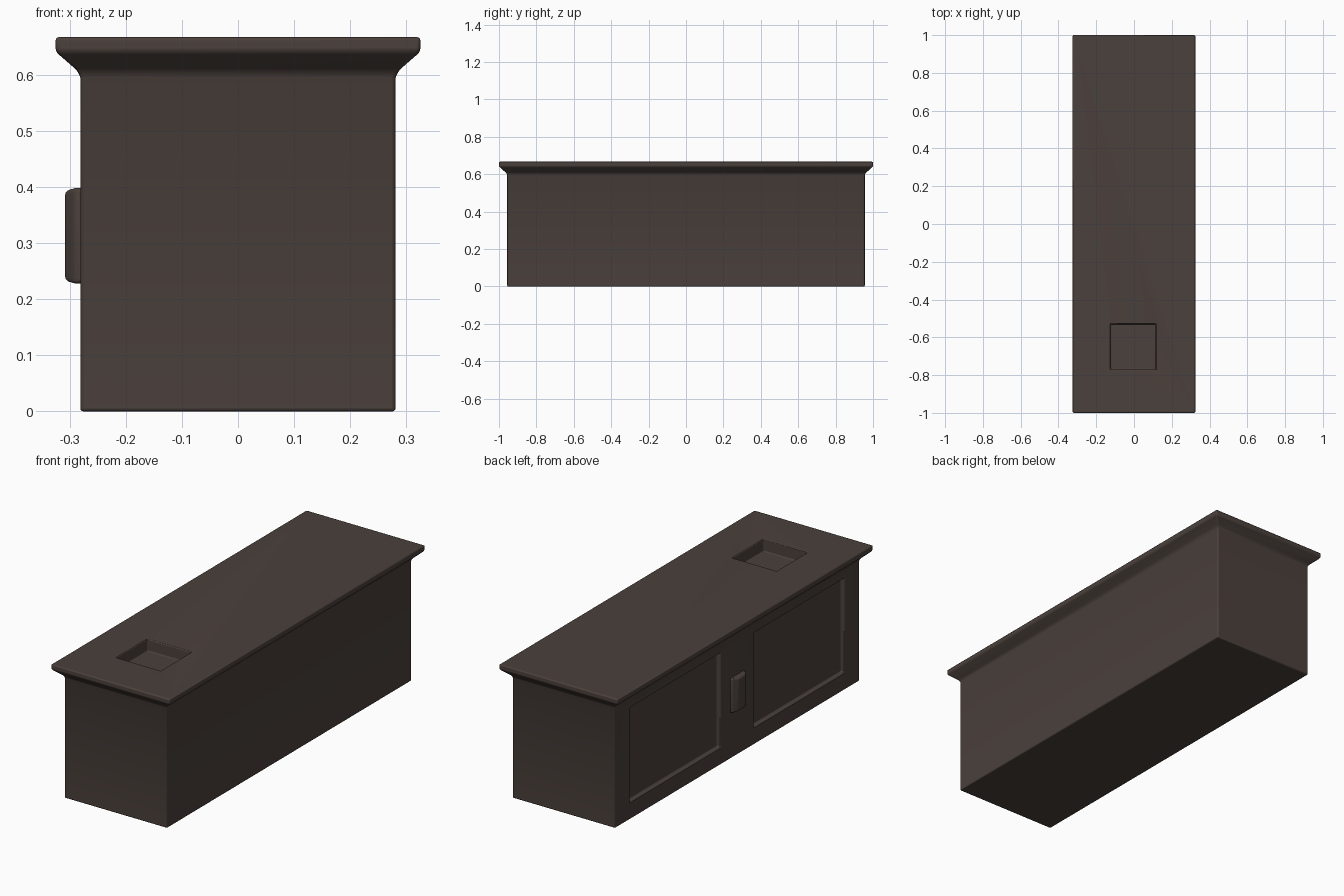
import bpy, bmesh

if "Cube" in bpy.data.objects:
    bpy.data.objects.remove(bpy.data.objects["Cube"])

mat = bpy.data.materials.new("dark_wood")
mat.diffuse_color = (0.07, 0.052, 0.045, 1)
mat.use_nodes = True
mat.node_tree.nodes["Principled BSDF"].inputs["Base Color"].default_value = mat.diffuse_color


def make_loft(name, rings, width):
    """Closed loft through a list of 4-point rings, with softened edges."""
    bm = bmesh.new()
    loops = [[bm.verts.new(p) for p in r] for r in rings]
    for a, b in zip(loops, loops[1:]):
        for i in range(4):
            j = (i + 1) % 4
            bm.faces.new((a[i], a[j], b[j], b[i]))
    bm.faces.new(loops[0])
    bm.faces.new(loops[-1])
    bmesh.ops.recalc_face_normals(bm, faces=bm.faces)
    me = bpy.data.meshes.new(name)
    bm.to_mesh(me)
    bm.free()
    ob = bpy.data.objects.new(name, me)
    bpy.context.collection.objects.link(ob)
    me.materials.append(mat)
    if width:
        add_bevel(ob, width)
    return ob


def add_bevel(ob, width):
    m = ob.modifiers.new("soft_edges", "BEVEL")
    m.width = width
    m.segments = 3
    m.limit_method = 'ANGLE'
    m.angle_limit = 0.4


def rect(hx, hy, z):
    return [(-hx, -hy, z), (hx, -hy, z), (hx, hy, z), (-hx, hy, z)]


def cutter(name, x, y, z):
    ob = make_loft(name, [[(x[0], y[0], h), (x[1], y[0], h),
                           (x[1], y[1], h), (x[0], y[1], h)] for h in z], 0)
    ob.hide_render = True
    ob.hide_set(True)
    return ob


# Counter body with flared top
body = make_loft("counter_body", [
    rect(0.281, 0.956, 0), rect(0.281, 0.956, 0.595), rect(0.286, 0.961, 0.607),
    rect(0.325, 1.0, 0.641), rect(0.325, 1.0, 0.667)], 0)

# Recesses: basin in the top, two panels on the left side
cuts = [cutter("basin_cutter", (-0.125, 0.115), (-0.77, -0.53), (0.607, 0.75))]
for name, y in (("front", (-0.84, -0.13)), ("rear", (0.13, 0.84))):
    cuts.append(cutter(name + "_panel_cutter", (-0.4, -0.259), y, (0.085, 0.553)))
for c in cuts:
    m = body.modifiers.new(c.name, "BOOLEAN")
    m.operation = 'DIFFERENCE'
    m.solver = 'EXACT'
    m.object = c
add_bevel(body, 0.006)

# Handle between the panels
def handle_ring(x, hy, hz):
    return [(x, -hy, 0.313 - hz), (x, hy, 0.313 - hz),
            (x, hy, 0.313 + hz), (x, -hy, 0.313 + hz)]

handle = make_loft("handle", [
    handle_ring(-0.26, 0.055, 0.085), handle_ring(-0.29, 0.055, 0.085),
    handle_ring(-0.308, 0.025, 0.080)], 0.007)

for ob in (body, handle):
    bpy.context.view_layer.objects.active = ob
    bpy.ops.object.select_all(action='DESELECT')
    ob.select_set(True)
    bpy.ops.object.shade_smooth_by_angle(angle=0.6)
